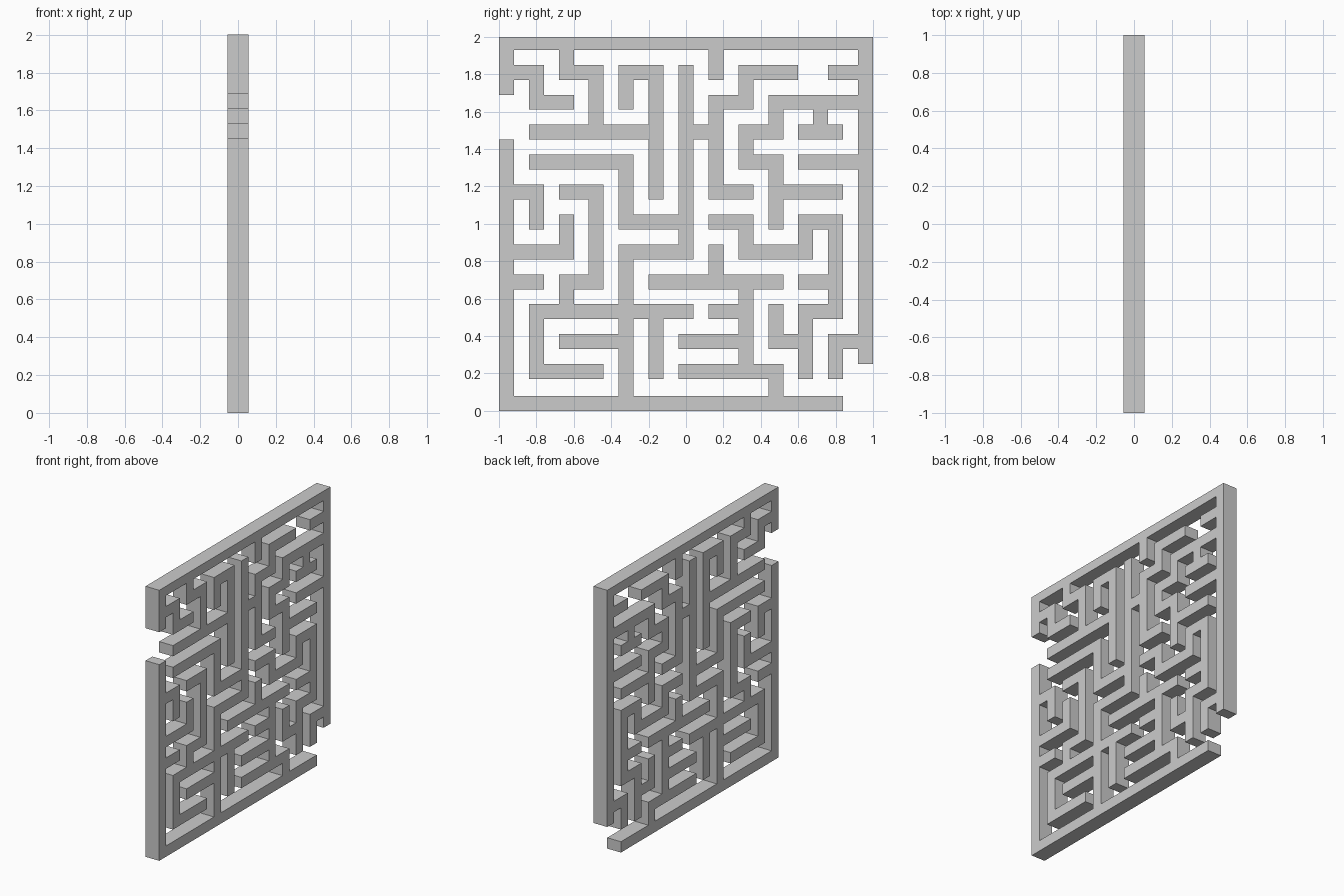
import bpy, bmesh, math

if "Cube" in bpy.data.objects:
    bpy.data.objects.remove(bpy.data.objects["Cube"])

# Wall runs on a 13 x 13 lattice; half steps end a wall in the middle of a corridor.
rows = {  # height index: (start, end) along y
    0: [(0, 11)],
    1: [(1, 3), (6, 9)],
    2: [(2, 4), (6, 8), (9, 10), (11, 12)],
    3: [(1, 6), (7, 8), (10, 11)],
    4: [(0, 1), (2, 3), (5, 9), (10, 11)],
    5: [(0, 2), (4, 6), (8, 10)],
    6: [(4, 6), (7, 8), (10, 11)],
    7: [(0, 1), (2, 3), (7, 8), (9, 11)],
    8: [(1, 4), (8, 9), (10, 12)],
    9: [(1, 5), (6, 7), (8, 9), (10, 11)],
    10: [(1, 2), (7, 8), (9, 12)],
    11: [(0, 1), (2, 3), (4, 5), (8, 9.5), (11, 12)],
    12: [(0, 12)],
}
columns = {  # y index: (start, end) along z
    0: [(0, 8.5), (10.5, 12)],
    1: [(1, 3), (6, 7), (10, 11)],
    2: [(3, 4), (5, 6), (11, 12)],
    3: [(4, 7), (9, 11)],
    4: [(0, 5), (6, 8), (10, 11)],
    5: [(1, 3), (7, 11)],
    6: [(5, 11)],
    7: [(4, 5), (7, 10), (11, 12)],
    8: [(1, 4), (5, 6), (8, 9), (10, 11)],
    9: [(0, 1), (2, 3), (6, 8), (9, 10)],
    10: [(1, 3), (5, 6)],
    10.5: [(9, 10)],
    11: [(1, 2), (3, 6)],
    12: [(1.5, 12)],
}
CELL, DEPTH = 0.08, 0.112

# Collect the filled square cells so crossing walls merge cleanly
cells = set()
for j, runs in rows.items():
    for a, b in runs:
        cells |= {(c, int(2 * j)) for c in range(int(2 * a), int(2 * b) + 1)}
for i, runs in columns.items():
    for a, b in runs:
        cells |= {(int(2 * i), c) for c in range(int(2 * a), int(2 * b) + 1)}


def corner(bm, cache, a, b):
    if (a, b) not in cache:
        lift = 0.01 if 2 <= b <= 24 else 0.0  # inner walls sit slightly high
        cache[a, b] = bm.verts.new((0, -1 + a * CELL, b * CELL + lift))
    return cache[a, b]


# Flat maze plan, merged into large faces
bm = bmesh.new()
cache = {}
for a, b in sorted(cells):
    bm.faces.new([corner(bm, cache, a + u, b + v)
                  for u, v in ((0, 0), (1, 0), (1, 1), (0, 1))])
bmesh.ops.dissolve_limit(bm, angle_limit=math.radians(1),
                         verts=bm.verts[:], edges=bm.edges[:])
mesh = bpy.data.meshes.new("maze_walls")
bm.to_mesh(mesh)
bm.free()
maze = bpy.data.objects.new("maze_walls", mesh)
bpy.context.collection.objects.link(maze)

# Wall depth, centred on x = 0
solid = maze.modifiers.new("depth", 'SOLIDIFY')
solid.thickness = DEPTH
solid.offset = 0
